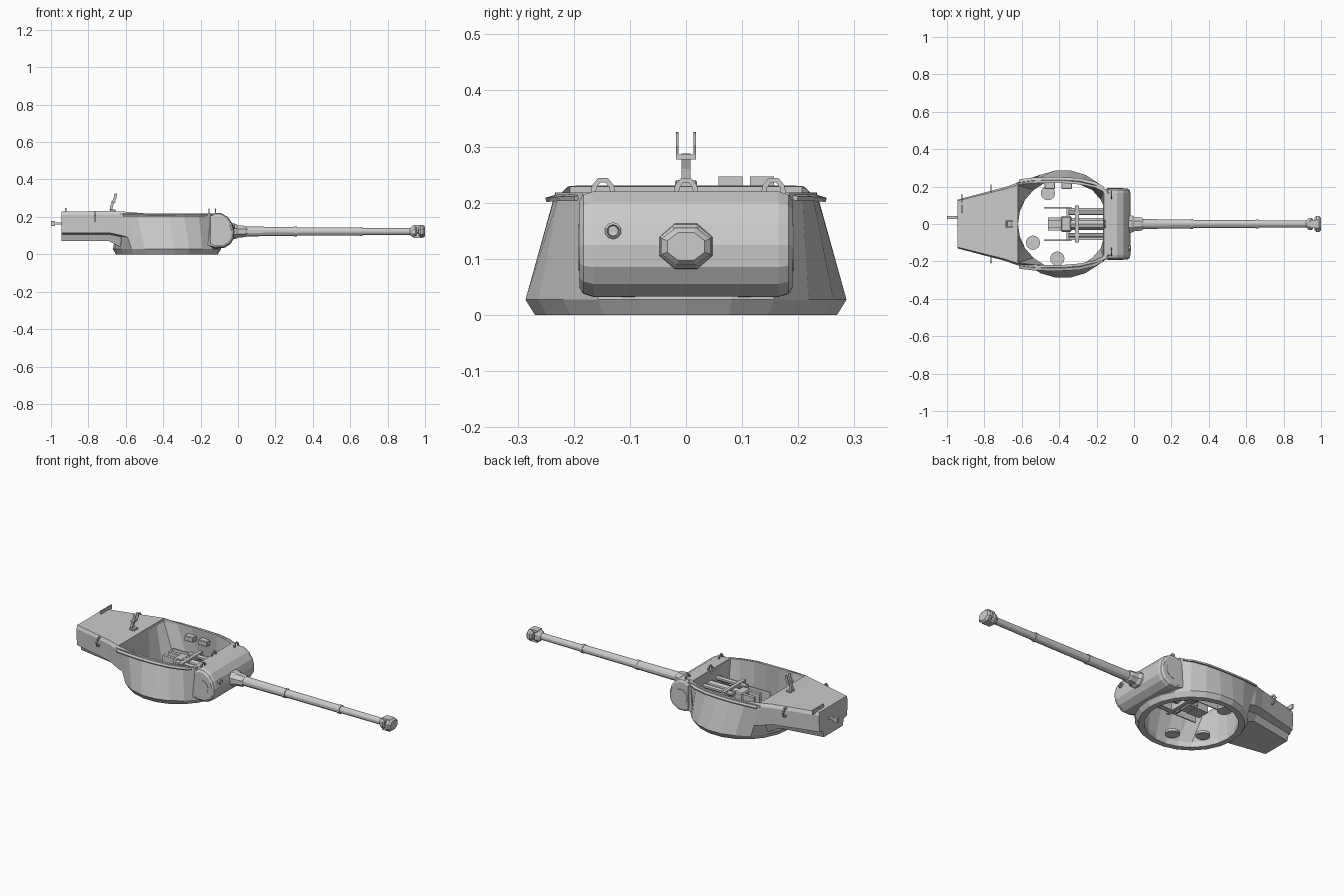
import bpy, bmesh, math
from mathutils import Vector

if "Cube" in bpy.data.objects:
    bpy.data.objects.remove(bpy.data.objects["Cube"])


def make(name, verts, faces):
    me = bpy.data.meshes.new(name)
    me.from_pydata([tuple(v) for v in verts], [], faces)
    bm = bmesh.new()
    bm.from_mesh(me)
    bmesh.ops.recalc_face_normals(bm, faces=bm.faces)
    bm.to_mesh(me)
    bm.free()
    ob = bpy.data.objects.new(name, me)
    bpy.context.collection.objects.link(ob)
    return ob


def loft(name, rings):
    n = len(rings[0])
    verts = [p for r in rings for p in r]
    faces = [(k*n+i, k*n+(i+1) % n, (k+1)*n+(i+1) % n, (k+1)*n+i)
             for k in range(len(rings)-1) for i in range(n)]
    faces += [tuple(range(n)), tuple(range((len(rings)-1)*n, len(rings)*n))]
    return make(name, verts, faces)


def box(name, x, y, z, bevel=0):
    r = [[(a, y[0], z[0]), (a, y[1], z[0]), (a, y[1], z[1]), (a, y[0], z[1])] for a in x]
    ob = loft(name, r)
    if bevel:
        m = ob.modifiers.new("bevel", 'BEVEL')
        m.width, m.segments = bevel, 1
    return ob


def lathe(name, prof, y=0, z=0.122, n=12, sy=1, sz=1):
    # closed solid turned about an axis parallel to x
    return loft(name, [[(x, y+sy*r*math.cos(2*math.pi*(i+.5)/n),
                         z+sz*r*math.sin(2*math.pi*(i+.5)/n)) for i in range(n)] for x, r in prof])


def sweep(name, pts, w, h, up=(0, 0, 1)):
    # rectangular bar along a polyline
    pts, rings = [Vector(p) for p in pts], []
    for i, p in enumerate(pts):
        t = (pts[min(i+1, len(pts)-1)] - pts[max(i-1, 0)]).normalized()
        s = t.cross(Vector(up)).normalized()
        u = s.cross(t)
        rings.append([p+s*a*w/2+u*b*h/2 for a, b in ((-1, -1), (1, -1), (1, 1), (-1, 1))])
    return loft(name, rings)


def disc(name, x, y, z, r, h, n=16):
    return loft(name, [[(x+r*math.cos(2*math.pi*i/n), y+r*math.sin(2*math.pi*i/n), a)
                        for i in range(n)] for a in (z, z+h)])


# turret shell: round base lofted into a squared roof outline, hollowed by a cavity
HALF = [(-.13, 0), (-.13, .09), (-.145, .185), (-.21, .207), (-.29, .225), (-.37, .232),
        (-.45, .233), (-.54, .231), (-.63, .22), (-.635, .15), (-.635, .07), (-.635, 0)]
CX = -.38


def full(h):
    return h + [(x, -y) for x, y in reversed(h[1:-1])]


def circle(r, z):
    return [(CX+r*math.cos(math.pi*k/11), r*math.sin(math.pi*k/11), z) for k in range(22)]


def roof(z, off):
    pts = []
    for x, y in full(HALF):
        s = 1 - off/.23
        x = min(max(x, -.62), -.165) if off else x
        pts.append((x, y*s, z))
    return pts


cavity = loft("cavity_cutter", [circle(.24, -.02), circle(.24, .03), roof(.21, .014), roof(.3, .014)])
cavity.hide_render = True
cavity.display_type = 'WIRE'
shell = loft("turret_shell", [circle(.272, 0), circle(.289, .027), roof(.218, 0)])


# rear bustle: tapering box with a narrower stepped keel, running into the shell
def section(x, w, top, low, bot):
    h = [(w*.95, top), (w, top-.018), (w*.98, low), (w*.74, low-.008), (w*.66, bot)]
    return [(x, y, z) for y, z in h] + [(x, -y, z) for y, z in reversed(h)]


bustle = loft("bustle", [section(-.945, .13, .229, .115, .07), section(-.69, .197, .231, .115, .07),
                         section(-.62, .222, .229, .10, .035), section(-.5, .232, .219, .07, .03)])
for ob in (shell, bustle):
    m = ob.modifiers.new("hollow", 'BOOLEAN')
    m.operation, m.object, m.solver = 'DIFFERENCE', cavity, 'EXACT'

# gun mantlet: rounded profile across the front
prof = [(-.155, .045), (-.125, .032), (-.075, .033), (-.04, .055), (-.022, .085), (-.019, .125),
        (-.03, .165), (-.055, .2), (-.09, .22), (-.125, .22), (-.155, .205)]
rings = []
for y, s in ((-.19, .82), (-.183, .94), (-.165, 1), (.165, 1), (.183, .94), (.19, .82)):
    rings.append([(-.105+(x+.105)*s, y, .125+(z-.125)*s) for x, z in prof])
loft("mantlet", rings)
box("front_roof_bar", (-.165, -.115), (-.17, .17), (.2, .219), .004)
for s in (-1, 1):
    # trunnion caps and cheek plates
    loft("trunnion_cap", [[(-.1+.042*math.cos(math.pi*i/6), s*y, .12+.042*math.sin(math.pi*i/6))
                           for i in range(12)] for y in (.18, .192)])
    loft("cheek_plate", [[(x, s*y, z) for x, z in ((-.17, .05), (-.125, .04), (-.125, .2), (-.16, .215))]
                         for y in (.165, .186)])

# barrel, collar and muzzle brake
lathe("barrel_collar", [(-.04, .053), (-.01, .05), (.0, .042), (.04, .038), (.048, .032)],
      n=8, sz=.85)
lathe("barrel", [(.03, .027), (.3, .025), (.3, .027), (.315, .027), (.315, .023),
                 (.65, .022), (.65, .025), (.665, .025), (.665, .02), (.94, .019)])
lathe("brake_rear_baffle", [(.92, .02), (.935, .034), (.95, .036), (.956, .03)], n=8)
lathe("brake_front_baffle", [(.965, .034), (.975, .045), (.99, .045), (1.0, .034)], n=8, sy=1.05, sz=.8)
for s in (-1, 1):
    box("brake_bridge", (.94, .99), (-.022, .022), sorted((.122+s*.022, .122+s*.034)))
lathe("muzzle_tube", [(.93, .016), (.997, .016)], n=8)

# coaxial gun port
lathe("coaxial_port", [(-.05, .015), (-.018, .015), (-.015, .011), (-.025, .009)], y=-.13, z=.15, n=10)


# lifting eyes on the mantlet and hooks on the bustle
def eye(name, x, y, z, w, h):
    sweep(name, [(x, y-w, z), (x, y-w*.8, z+h*.65), (x, y-w*.35, z+h), (x, y+w*.35, z+h),
                 (x, y+w*.8, z+h*.65), (x, y+w, z)], .009, .007, (1, 0, 0))


for x, y in ((-.12, -.148), (-.12, .156), (-.155, 0)):
    eye("lifting_eye", x, y, .21, .019, .03)
for s in (-1, 1):
    sweep("bustle_hook", [(-.765, s*.17, .222), (-.765, s*.192, .225), (-.765, s*.205, .205),
                          (-.765, s*.196, .182), (-.765, s*.175, .18)], .01, .007, (1, 0, 0))
    # rain gutter along each side, drooping slightly outward
    sweep("side_gutter", [(-.165, s*.192, .209), (-.21, s*.217, .209), (-.29, s*.236, .208),
                          (-.37, s*.241, .207), (-.45, s*.242, .207), (-.54, s*.239, .208),
                          (-.615, s*.230, .208)], .016, .008, (0, s*.3, 1))

# forked mount behind the opening
box("mount_foot", (-.685, -.655), (-.02, .02), (.225, .24), .003)
sweep("mount_post", [(-.68, 0, .235), (-.675, 0, .262), (-.665, 0, .285)], .014, .016, (0, 1, 0))
box("mount_yoke", (-.676, -.656), (-.018, .018), (.277, .286))
for s in (-1, 1):
    sweep("mount_prong", [(-.666, s*.0155, .282), (-.656, s*.0155, .305), (-.654, s*.0155, .325)],
          .014, .005, (0, 1, 0))

# rear fittings
for y in (.058, .114):
    box("rear_roof_tab", (-.926, -.918), (y, y+.043), (.222, .247))
box("rear_hook_arm", (-1.0, -.94), (.026, .044), (.158, .17))
box("rear_hook_tip", (-1.0, -.978), (.026, .044), (.15, .178))

# breech and cradle inside
box("breech_block", (-.39, -.335), (-.042, .042), (.08, .155), .006)
for s in (-1, 1):
    box("breech_cheek", (-.46, -.38), sorted((s*.018, s*.036)), (.09, .15))
    box("recoil_guard", (-.48, -.335), sorted((s*.084, s*.09)), (.08, .14))
    box("cradle_side", (-.34, -.14), sorted((s*.055, s*.085)), (.075, .115))
    lathe("recoil_cylinder", [(-.35, .014), (-.14, .014)], y=s*.06, z=.15, n=8)
box("breech_tray", (-.46, -.38), (-.036, .036), (.078, .09))
box("cradle_plate", (-.315, -.295), (-.1, .1), (.07, .165))
box("guard_bridge", (-.36, -.345), (-.09, .09), (.09, .11))
lathe("inner_barrel", [(-.34, .034), (-.13, .034)], n=10)

# crew seats and wall boxes
for x, y in ((-.46, .165), (-.54, -.1), (-.41, -.185)):
    disc("seat", x, y, .03, .038, .014)
for x in (-.45, -.36):
    box("wall_box", (x-.028, x+.028), (.188, .23), (.145, .175), .003)
